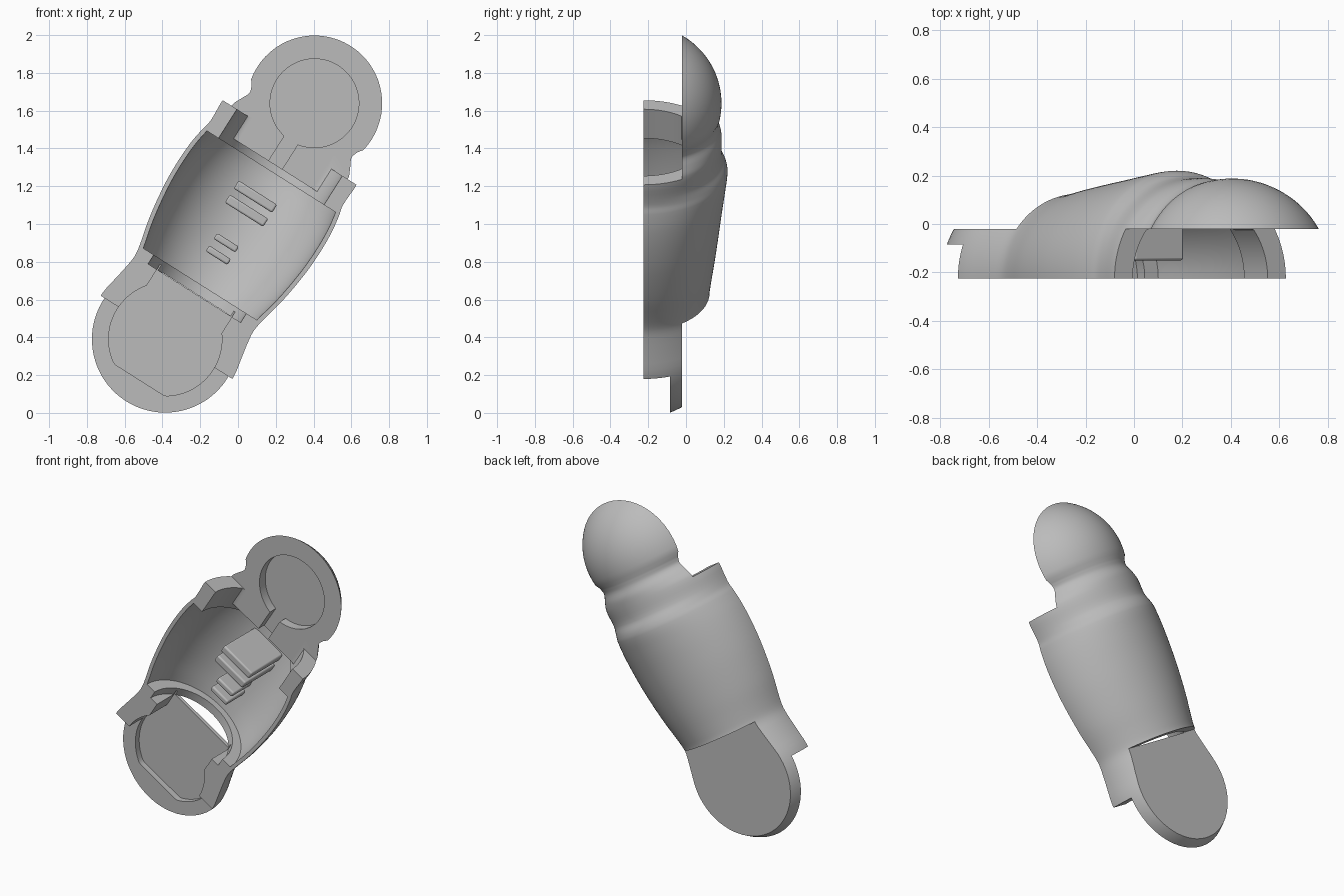
import bpy, bmesh, math
from mathutils import Matrix

cube = bpy.data.objects.get("Cube")
if cube:
    bpy.data.objects.remove(cube)

grey = bpy.data.materials.new("plain grey")
grey.use_nodes = True
grey.diffuse_color = (0.5, 0.5, 0.5, 1)
grey.node_tree.nodes["Principled BSDF"].inputs["Base Color"].default_value = (0.5, 0.5, 0.5, 1)

# Parts are made upright along z, then leaned over
AXIS_Y = -0.225
BACK = -0.02
UPPER = 1.478
R = 0.413
LEAN = Matrix.Translation((-0.385, 0, 0.39)) @ Matrix.Rotation(math.radians(32.3), 4, "Y")


def finish(name, bm):
    bmesh.ops.recalc_face_normals(bm, faces=bm.faces)
    mesh = bpy.data.meshes.new(name)
    bm.to_mesh(mesh)
    bm.free()
    mesh.materials.append(grey)
    ob = bpy.data.objects.new(name, mesh)
    bpy.context.collection.objects.link(ob)
    return ob


def skin(name, rings):
    """Join equal rings of points into a closed solid."""
    bm = bmesh.new()
    loops = [[bm.verts.new(p) for p in ring] for ring in rings]
    n = len(loops[0])
    for a, b in zip(loops, loops[1:]):
        for i in range(n):
            j = (i + 1) % n
            bm.faces.new((a[i], a[j], b[j], b[i]))
    bm.faces.new(loops[0])
    bm.faces.new(loops[-1])
    return finish(name, bm)


def loft(name, sections, sweep=2 * math.pi, count=96, ceiling=9):
    """Sections are (height, side radius, depth radius)."""
    steps = count + (1 if sweep < 6 else 0)
    angles = [sweep * i / count for i in range(steps)]
    return skin(name, [[(rx * math.cos(a), min(ceiling, AXIS_Y + ry * math.sin(a)), s)
                        for a in angles] for s, rx, ry in sections])


def block(name, x0, x1, y0, y1, z0, z1):
    return skin(name, [[(x0, y0, z), (x1, y0, z), (x1, y1, z), (x0, y1, z)] for z in (z0, z1)])


def disc(name, radius, z, y0, y1, floor=-9):
    """Round pocket along the depth axis."""
    ring = [math.tau * i / 96 for i in range(96)]
    return skin(name, [[(radius * math.cos(a), y, max(floor, z + radius * math.sin(a)))
                        for a in ring] for y in (y0, y1)])


def smooth_curve(keys, steps=4):
    """Cubic curve through (height, side, depth) keys."""
    out = []
    for i in range(len(keys) - 1):
        p0, p1, p2, p3 = keys[max(i - 1, 0)], keys[i], keys[i + 1], keys[min(i + 2, len(keys) - 1)]
        for k in range(steps):
            t = k / steps
            point = [p1[0] + (p2[0] - p1[0]) * t]
            for c in (1, 2):
                m1 = (p2[c] - p0[c]) / (p2[0] - p0[0]) * (p2[0] - p1[0])
                m2 = (p3[c] - p1[c]) / (p3[0] - p1[0]) * (p2[0] - p1[0])
                point.append((2*t**3 - 3*t*t + 1) * p1[c] + (t**3 - 2*t*t + t) * m1
                             + (3*t*t - 2*t**3) * p2[c] + (t**3 - t*t) * m2)
            out.append(tuple(point))
    return out + [keys[-1]]


def ball(center, start, end, steps=20):
    """Sphere sections between two polar angles in degrees."""
    angles = [math.radians(start + (end - start) * i / steps) for i in range(steps + 1)]
    return [(center - R * math.cos(a), R * math.sin(a), R * math.sin(a)) for a in angles]


# Outer shape: lower ball, waist, barrel, collar, upper ball
barrel = smooth_curve([
    (0.2, 0.382, 0.37), (0.28, 0.372, 0.35), (0.345, 0.38, 0.355), (0.5, 0.415, 0.377),
    (0.68, 0.44, 0.4), (0.82, 0.447, 0.417), (0.95, 0.442, 0.434), (1.05, 0.427, 0.445),
    (1.09, 0.417, 0.438), (1.14, 0.416, 0.416), (1.24, 0.418, 0.414), (1.29, 0.395, 0.411),
    (1.34, 0.374, 0.396), (1.38, 0.386, 0.398)])
profile = ball(0, 2, 104) + barrel + ball(UPPER, 80, 178)
shell = loft("limb_shell", profile, sweep=math.pi)

# Barrel cavity follows the outer shape with a thin wall
wall = 0.024
cavity = [(s, a - wall, b - wall) for s, a, b in barrel if 0.345 <= s <= 1.051]

cutters = [
    block("lower_back_cut", -1, 1, BACK, 1, -1, 0.29),
    block("lower_front_cut", -1, 1, -1, -0.085, -1, 0.012),
    block("upper_front_cut", -1, 1, -1, BACK, 1.232, 3),
    disc("lower_pocket", 0.3, 0, -0.6, -0.045, floor=-0.255),
    block("lower_slot", -0.235, 0.235, -0.6, -0.045, 0.1, 0.32),
    loft("barrel_cavity", cavity),
    loft("lower_opening", [(s, 0.29, 0.29) for s in (0.288, 0.37)]),
    loft("collar_step", [(s, 0.33, 0.33) for s in (1.03, 1.09)]),
    loft("collar_cavity", [(s, 0.33, 0.33) for s in (1.04, 1.3)], ceiling=BACK),
    disc("upper_pocket", 0.235, UPPER, -0.6, 0.04),
    block("upper_slot", -0.042, 0.042, -0.6, 0.04, 1.07, 1.3),
]

bpy.context.view_layer.objects.active = shell
for cutter in cutters:
    cutter.hide_render = True
    mod = shell.modifiers.new(cutter.name, "BOOLEAN")
    mod.operation = "DIFFERENCE"
    mod.solver = "EXACT"
    mod.object = cutter
    bpy.ops.object.modifier_apply(modifier=mod.name)
for cutter in cutters:
    bpy.data.objects.remove(cutter)

# Four inner ribs: height, half length, half width, front, back
parts = [shell]
for label, z, half, thick, front, back in (
        ("upper_large", 0.893, 0.12, 0.025, -0.15, 0.18),
        ("lower_large", 0.805, 0.12, 0.025, -0.15, 0.17),
        ("upper_small", 0.604, 0.068, 0.018, -0.05, 0.145),
        ("lower_small", 0.526, 0.068, 0.018, -0.05, 0.14)):
    rib = block(label + "_rib", -half, half, front, back, z - thick, z + thick)
    bevel = rib.modifiers.new("soft edges", "BEVEL")
    bevel.width = 0.01
    bevel.segments = 3
    parts.append(rib)

for part in parts:
    part.data.transform(LEAN)
    bpy.ops.object.select_all(action="DESELECT")
    part.select_set(True)
    bpy.context.view_layer.objects.active = part
    bpy.ops.object.shade_smooth_by_angle(angle=math.radians(30))
